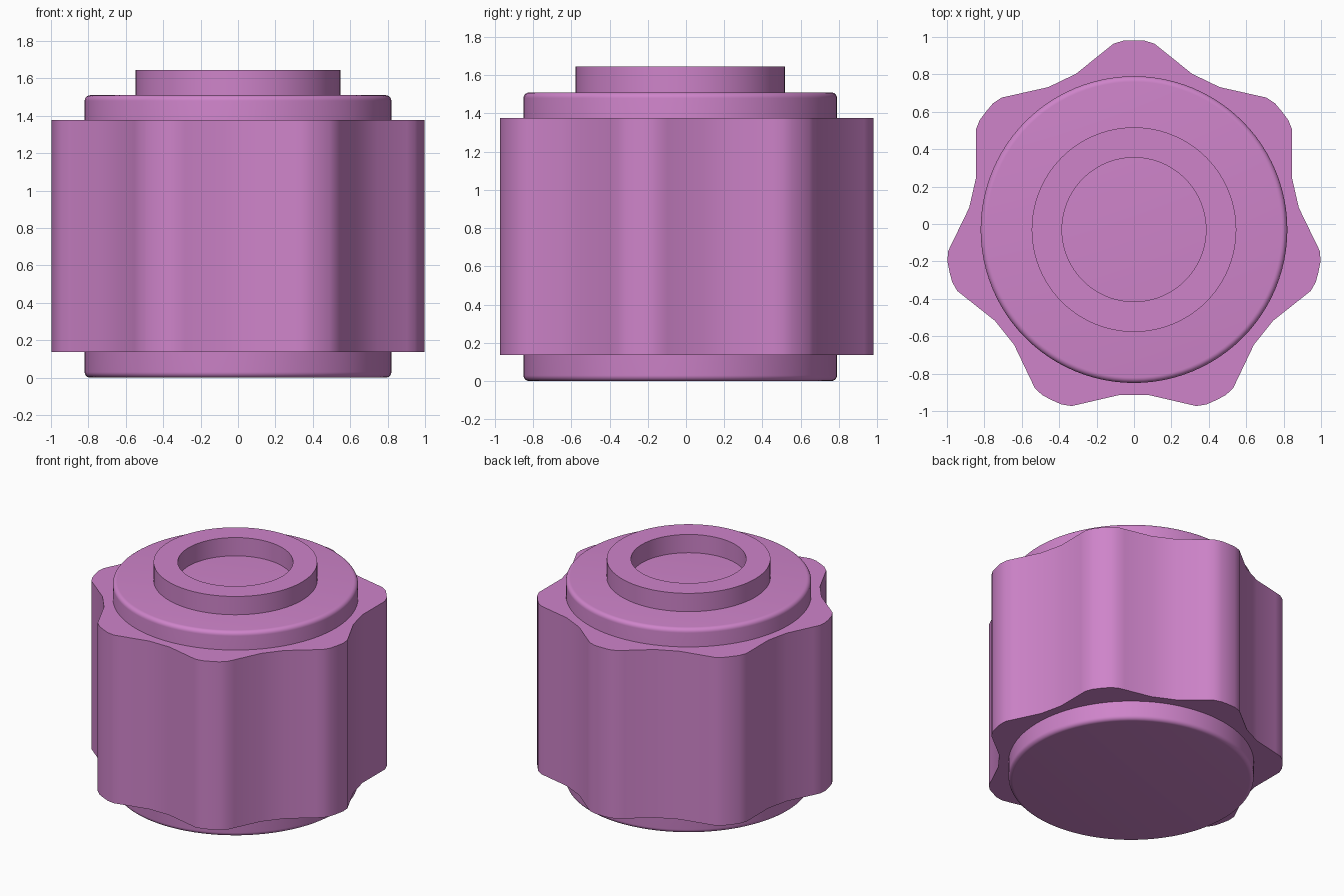
import bpy, bmesh, math

cube = bpy.data.objects.get("Cube")
if cube:
    bpy.data.objects.remove(cube, do_unlink=True)

AXIS_Y = -0.03   # the seven-lobed outline sits slightly off the bounding centre

pink = bpy.data.materials.new("orchid_pink")
pink.use_nodes = True
COLOUR = (0.62, 0.23, 0.59, 1.0)
pink.diffuse_color = COLOUR
pink.node_tree.nodes["Principled BSDF"].inputs["Base Color"].default_value = COLOUR


def finish(name, bm):
    """Turn a bmesh into a smooth-shaded object with sharp edges kept."""
    bmesh.ops.recalc_face_normals(bm, faces=bm.faces)
    mesh = bpy.data.meshes.new(name)
    bm.to_mesh(mesh)
    bm.free()
    mesh.materials.append(pink)
    obj = bpy.data.objects.new(name, mesh)
    obj.location.y = AXIS_Y
    bpy.context.collection.objects.link(obj)
    bpy.ops.object.select_all(action="DESELECT")
    obj.select_set(True)
    bpy.context.view_layer.objects.active = obj
    bpy.ops.object.shade_smooth_by_angle(angle=math.radians(35))
    return obj


def lathe(name, profile, closed=False, steps=96):
    """Revolve (radius, z) points; open profiles get flat end caps."""
    bm = bmesh.new()
    rings = [[bm.verts.new((r * math.cos(a), r * math.sin(a), z))
              for a in (math.tau * i / steps for i in range(steps))]
             for r, z in profile]
    pairs = list(zip(rings, rings[1:]))
    if closed:
        pairs.append((rings[-1], rings[0]))
    else:
        bm.faces.new(rings[0])
        bm.faces.new(rings[-1])
    for low, high in pairs:
        for i in range(steps):
            j = (i + 1) % steps
            bm.faces.new((low[i], low[j], high[j], high[i]))
    return finish(name, bm)


# Core drum with rounded rims
R, TOP, ROUND = 0.82, 1.51, 0.03
arc = [math.pi / 2 * k / 6 for k in range(7)]
lower = [(R - ROUND + ROUND * math.sin(a), ROUND - ROUND * math.cos(a)) for a in arc]
upper = [(r, TOP - z) for r, z in reversed(lower)]
lathe("core_drum", lower + upper)

# Raised collar with an open centre
lathe("top_collar", [(0.547, TOP - 0.01), (0.547, 1.645),
                     (0.385, 1.645), (0.385, TOP - 0.01)], closed=True)

# Seven-lobed grip: half a lobe as (degrees from lobe centre, radius), mirrored
half = [(3.2, 1.012), (6.3, 1.0), (8.9, 0.973), (20.4, 0.889)]
lobe = [(-a, r) for a, r in reversed(half)] + [(0, 1.012)] + half
bm = bmesh.new()
outline = []
for n in range(7):
    for a, r in lobe:
        t = math.radians(90 + a) + math.tau * n / 7
        outline.append(bm.verts.new((r * math.cos(t), r * math.sin(t), 0.137)))
base = bm.faces.new(outline)
side = bmesh.ops.extrude_face_region(bm, geom=[base], use_keep_orig=True)
bmesh.ops.translate(bm, vec=(0, 0, 1.24),
                    verts=[v for v in side["geom"] if isinstance(v, bmesh.types.BMVert)])
finish("lobed_grip", bm)
